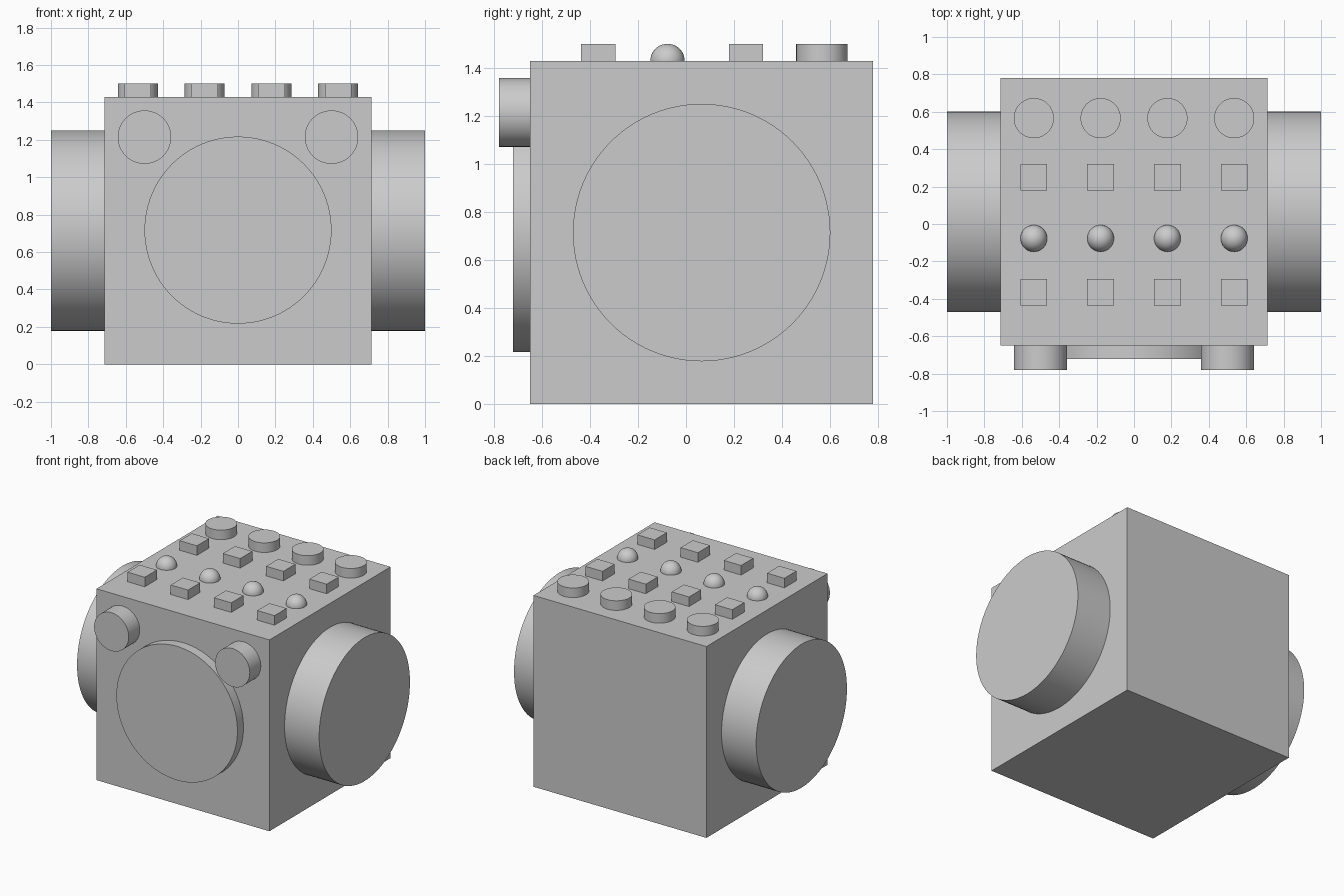
import bpy
from math import pi

cube = bpy.data.objects.get("Cube")
if cube:
    bpy.data.objects.remove(cube, do_unlink=True)

grey = bpy.data.materials.new("plain_grey")
grey.use_nodes = True
COLOR = (0.6, 0.6, 0.6, 1)
grey.diffuse_color = COLOR
grey.node_tree.nodes["Principled BSDF"].inputs["Base Color"].default_value = COLOR

U = 1 / 14            # design unit
HALF = 10 * U         # half side of the body
MID_Y = 0.065         # body centre in depth
FRONT = MID_Y - HALF
TOP = 2 * HALF
SINK = 0.02           # how far parts are set into the body


def finish(name, smooth=False):
    ob = bpy.context.object
    ob.name = name
    ob.data.materials.append(grey)
    if smooth:
        bpy.ops.object.shade_smooth_by_angle(angle=pi / 6)
    return ob


def box(name, center, size):
    bpy.ops.mesh.primitive_cube_add(size=1, location=center)
    bpy.context.object.scale = size
    bpy.ops.object.transform_apply(location=False, rotation=False, scale=True)
    return finish(name)


def cylinder(name, radius, base, axis, sign, height):
    """Cylinder standing out of a body face by height, sunk slightly into it."""
    center = list(base)
    center["xyz".index(axis)] += sign * (height - SINK) / 2
    turn = {"x": (0, pi / 2, 0), "y": (pi / 2, 0, 0), "z": (0, 0, 0)}[axis]
    bpy.ops.mesh.primitive_cylinder_add(vertices=96, radius=radius,
                                        depth=height + SINK,
                                        location=center, rotation=turn)
    return finish(name, True)


# Body
box("body", (0, MID_Y, HALF), (2 * HALF,) * 3)

# Side drums and upper front knobs, mirrored
for side, s in (("left", 1), ("right", -1)):
    cylinder(f"{side}_side_drum", 7.5 * U, (s * HALF, MID_Y, HALF), "x", s, 4 * U)
    cylinder(f"{side}_front_knob", 2 * U, (s * 7 * U, FRONT, 17 * U), "y", -1, 0.13)

# Large front disc
cylinder("front_disc", 7 * U, (0, FRONT, HALF + 0.003), "y", -1, U)

# Four rows of studs on the top
for i in range(4):
    x = (i - 1.5) * 5 * U
    cylinder(f"round_stud_{i + 1}", 1.5 * U, (x, 0.566, TOP), "z", 1, U)
    for row, y in (("back", 0.25), ("front", -0.365)):
        box(f"{row}_square_stud_{i + 1}", (x, y, TOP + (U - SINK) / 2),
            (2 * U, 2 * U, U + SINK))
    bpy.ops.mesh.primitive_uv_sphere_add(segments=48, ring_count=24, radius=U,
                                         location=(x, -0.077, TOP))
    finish(f"dome_stud_{i + 1}", True)
